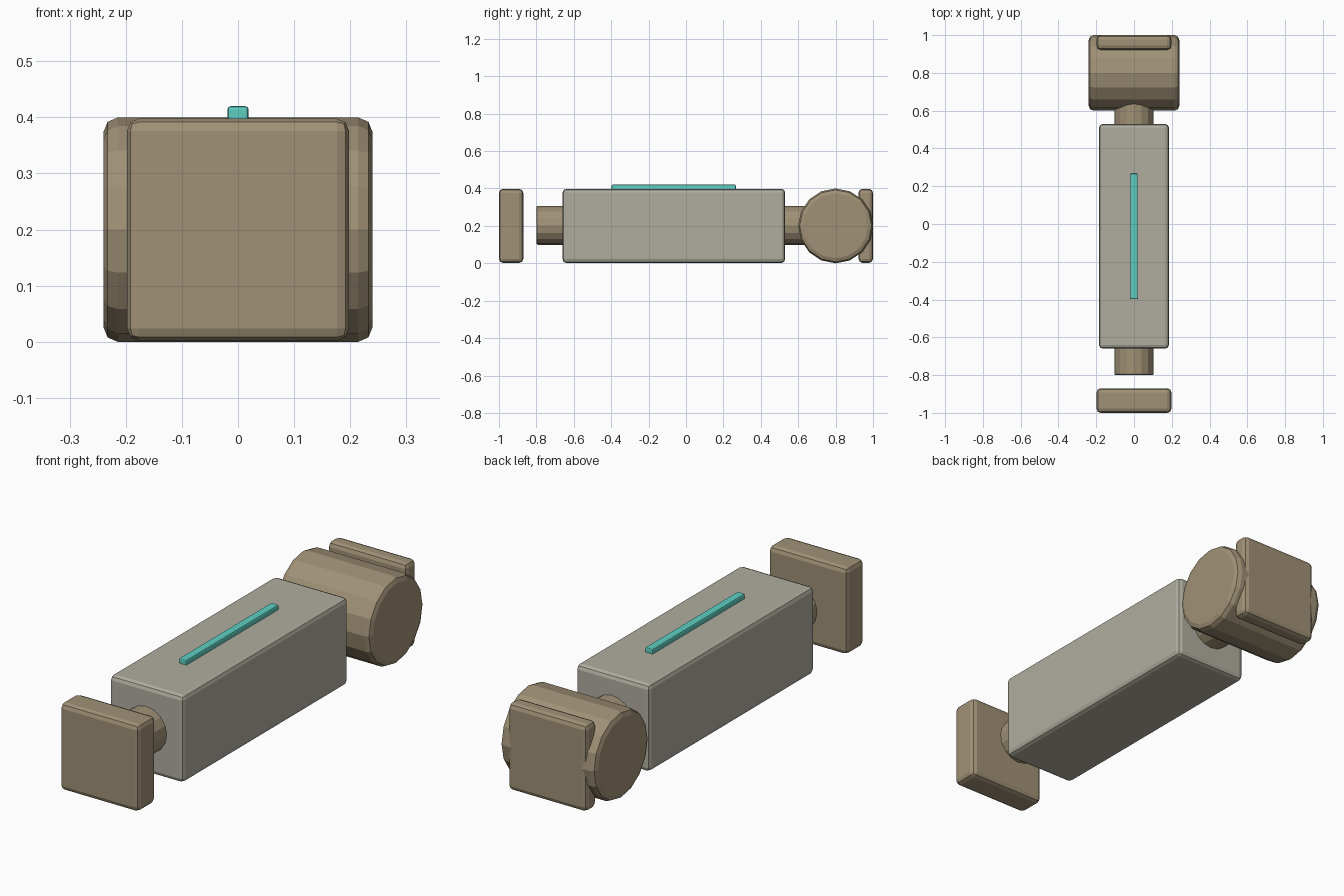
import bpy, bmesh, math
from mathutils import Matrix

if "Cube" in bpy.data.objects:
    bpy.data.objects.remove(bpy.data.objects["Cube"])


def lin(c):
    c /= 255
    return c / 12.92 if c <= 0.04045 else ((c + 0.055) / 1.055) ** 2.4


def material(name, r, g, b):
    m = bpy.data.materials.new(name)
    m.diffuse_color = (lin(r), lin(g), lin(b), 1)
    m.use_nodes = True
    m.node_tree.nodes["Principled BSDF"].inputs["Base Color"].default_value = m.diffuse_color
    return m


TAN = material("tan metal", 160, 145, 118)
GREY = material("warm grey metal", 176, 174, 160)
TEAL = material("teal glow", 93, 206, 193)


def finish(name, bm, mat, bevel, segments=2):
    bmesh.ops.recalc_face_normals(bm, faces=bm.faces)
    mesh = bpy.data.meshes.new(name)
    bm.to_mesh(mesh)
    bm.free()
    mesh.materials.append(mat)
    ob = bpy.data.objects.new(name, mesh)
    bpy.context.collection.objects.link(ob)
    mod = ob.modifiers.new("edge bevel", 'BEVEL')
    mod.width = bevel
    mod.segments = segments
    mod.limit_method = 'ANGLE'
    mod.angle_limit = math.radians(30)
    return ob


def box(name, lo, hi, mat, bevel):
    bm = bmesh.new()
    bmesh.ops.create_cube(bm, size=1)
    for v in bm.verts:
        v.co = [lo[i] + (v.co[i] + 0.5) * (hi[i] - lo[i]) for i in range(3)]
    return finish(name, bm, mat, bevel)


def drum(name, centre, radius, length, axis, mat, bevel):
    bm = bmesh.new()
    rot = Matrix.Rotation(math.pi / 2, 4, 'Y' if axis == 'x' else 'X')
    bmesh.ops.create_cone(bm, cap_ends=True, segments=16, radius1=radius, radius2=radius,
                          depth=length, matrix=Matrix.Translation(centre) @ rot)
    return finish(name, bm, mat, bevel)


# main housing and the glowing strip on top
box("housing", (-0.185, -0.66, 0.002), (0.185, 0.53, 0.398), GREY, 0.02)
box("light_strip", (-0.019, -0.398, 0.38), (0.019, 0.267, 0.42), TEAL, 0.006)

# shaft running through the housing, from the front stub into the rear drum
drum("shaft", (0, 0, 0.203), 0.104, 1.6, 'y', TAN, 0.008)

# rear cross drum
drum("rear_drum", (0, 0.8, 0.2), 0.2, 0.48, 'x', TAN, 0.026)

# end plates
box("front_plate", (-0.198, -1.0, 0.002), (0.198, -0.87, 0.398), TAN, 0.022)
box("rear_plate", (-0.198, 0.922, 0.002), (0.198, 1.0, 0.398), TAN, 0.022)
